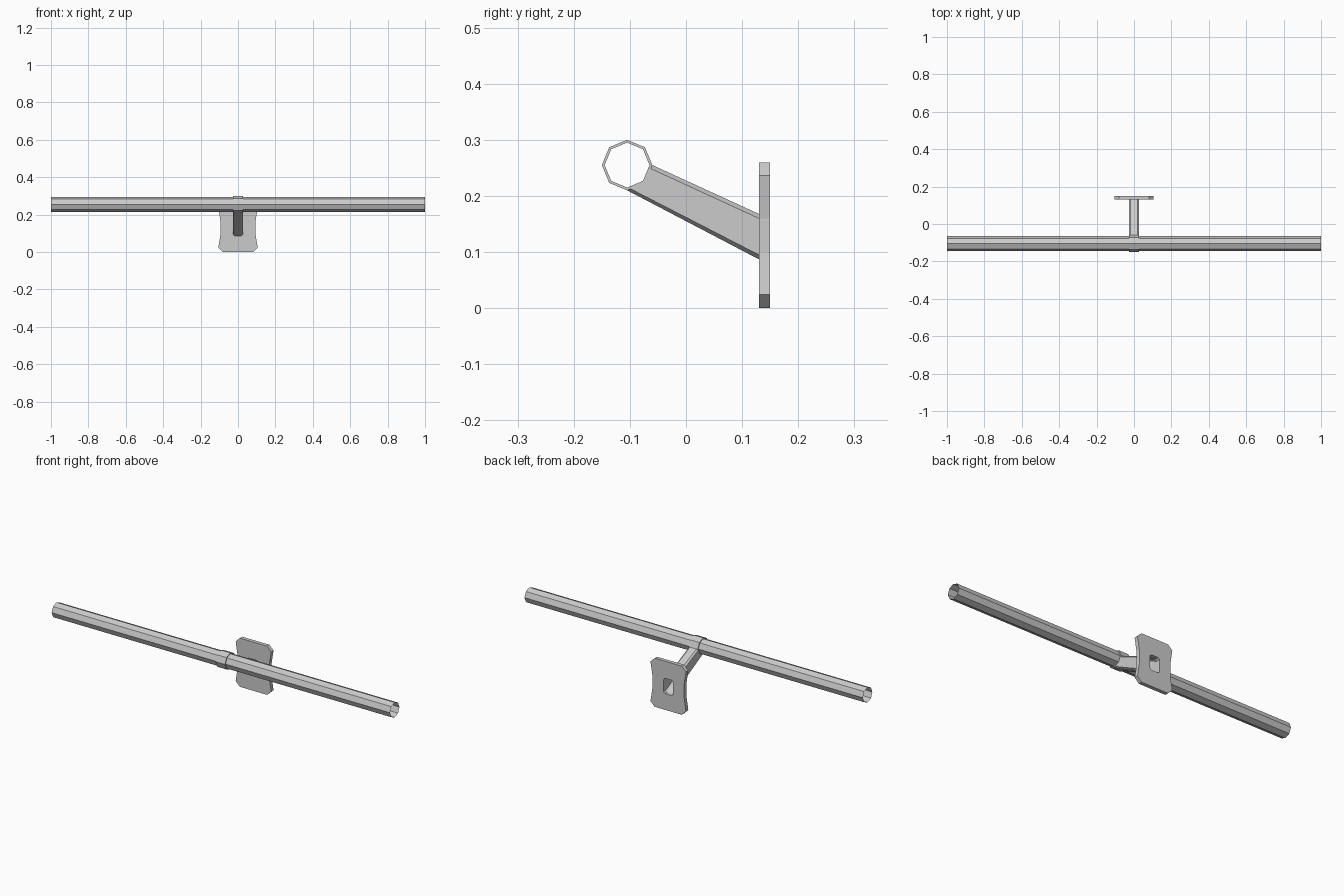
import bpy, bmesh
from math import cos, sin, radians, pi

if "Cube" in bpy.data.objects:
    bpy.data.objects.remove(bpy.data.objects["Cube"])

CY, CZ = -0.105, 0.255      # rail axis
R_RAIL, R_COLLAR = 0.04, 0.045


def bridge_loops(name, loops):
    """Mesh object skinned through closed loops of points, open at both ends."""
    bm = bmesh.new()
    rows = [[bm.verts.new(p) for p in loop] for loop in loops]
    for a, b in zip(rows, rows[1:]):
        n = len(a)
        for i in range(n):
            j = (i + 1) % n
            bm.faces.new((a[i], a[j], b[j], b[i]))
    bmesh.ops.recalc_face_normals(bm, faces=bm.faces)
    me = bpy.data.meshes.new(name)
    bm.to_mesh(me)
    bm.free()
    ob = bpy.data.objects.new(name, me)
    bpy.context.collection.objects.link(ob)
    return ob


def octagon(x, r):
    return [(x, CY + r * cos(i * pi / 4), CZ + r * sin(i * pi / 4)) for i in range(8)]


# Handrail: open octagonal tube
bridge_loops("rail", [octagon(-1, R_RAIL), octagon(1, R_RAIL)])

# Collar wrapped around the rail
bridge_loops("collar", [octagon(x, r) for x, r in
                        ((-0.028, R_RAIL), (-0.028, R_COLLAR),
                         (0.028, R_COLLAR), (0.028, R_RAIL))])

# Arm: hollow chamfered box, t runs from its top (0) to its bottom (1)
half = [(0.019, 0), (0.028, 0.1), (0.028, 0.5), (0.028, 0.9), (0.019, 1)]
section = half + [(-x, t) for x, t in reversed(half)]
Z_TOP, Z_BOTTOM = 0.168, 0.087


def collar_point(t):
    """Point on the two collar facets the arm grows from."""
    pts = [(CY + R_COLLAR * cos(radians(a)), CZ + R_COLLAR * sin(radians(a)))
           for a in (0, -45, -90)]
    k = 0 if t <= 0.5 else 1
    f = t * 2 - k
    return [p + (q - p) * f for p, q in zip(pts[k], pts[k + 1])]


def wall_z(t):
    return Z_TOP + (Z_BOTTOM - Z_TOP) * t


bridge_loops("arm", [[(x, *collar_point(t)) for x, t in section],
                     [(x, 0.13, wall_z(t)) for x, t in section]])

# Wall plate: waisted outline with cut corners and a hole for the arm
side = [(0.08, 0), (0.105, 0.024), (0.093, 0.1), (0.093, 0.16), (0.105, 0.236), (0.08, 0.26)]
outline = side + [(-x, z) for x, z in reversed(side)]
hole = [(x, wall_z(t)) for x, t in section]
cu = bpy.data.curves.new("wall_plate", 'CURVE')
cu.dimensions = '2D'
cu.fill_mode = 'BOTH'
cu.extrude = 0.01
for pts in (outline, hole):
    sp = cu.splines.new('POLY')
    sp.points.add(len(pts) - 1)
    for p, (x, z) in zip(sp.points, pts):
        p.co = (x, z, 0, 1)
    sp.use_cyclic_u = True
plate = bpy.data.objects.new("wall_plate", cu)
bpy.context.collection.objects.link(plate)
plate.location = (0, 0.14, 0)
plate.rotation_euler = (pi / 2, 0, 0)
bpy.context.view_layer.objects.active = plate
plate.select_set(True)
bpy.ops.object.convert(target='MESH')
bpy.ops.object.shade_flat()
